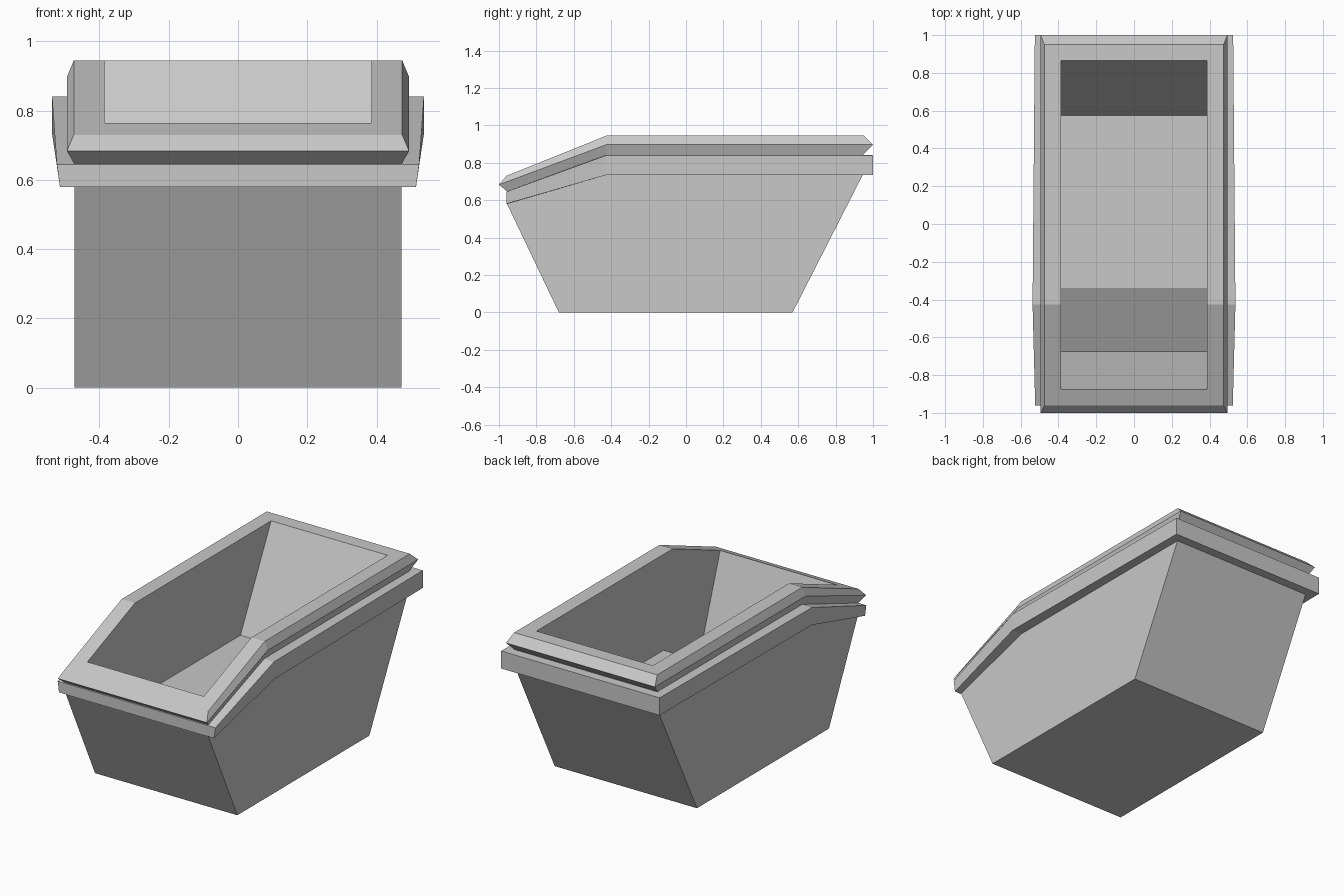
import bpy
import bmesh

default = bpy.data.objects.get("Cube")
if default:
    bpy.data.objects.remove(default, do_unlink=True)

# Single plain grey
grey = bpy.data.materials.new("plain_grey")
grey.use_nodes = True
colour = (0.58, 0.58, 0.58, 1)
grey.diffuse_color = colour
grey.node_tree.nodes["Principled BSDF"].inputs["Base Color"].default_value = colour

KINK = -0.425  # where the rim starts to slope down to the front


def ring(bm, front, kink, back):
    """Six-point loop from (half width, y, z) at the front, kink and back."""
    stations = (front, kink, back)
    right = [bm.verts.new((-x, y, z)) for x, y, z in stations]
    left = [bm.verts.new((x, y, z)) for x, y, z in reversed(stations)]
    return right + left


def cap(bm, loop):
    a, b, c, d, e, f = loop
    bm.faces.new((a, b, e, f))
    bm.faces.new((b, c, d, e))


bm = bmesh.new()
profile = [
    # tub underside and top of the sloping walls
    ((0.472, -0.68, 0), (0.472, KINK, 0), (0.472, 0.57, 0)),
    ((0.472, -0.957, 0.58), (0.472, KINK, 0.735), (0.472, 0.945, 0.735)),
    # outer band, lower and upper edge
    ((0.514, -0.961, 0.58), (0.537, KINK, 0.735), (0.525, 1.0, 0.735)),
    ((0.523, -0.961, 0.645), (0.537, KINK, 0.84), (0.525, 1.0, 0.84)),
    # groove under the lip
    ((0.473, -0.957, 0.647), (0.473, KINK, 0.842), (0.473, 0.947, 0.842)),
    # pointed lip and its top edge
    ((0.494, -1.0, 0.683), (0.494, KINK, 0.897), (0.494, 1.0, 0.897)),
    ((0.474, -0.96, 0.73), (0.474, KINK, 0.945), (0.474, 0.95, 0.945)),
    # inner rim and stepped-down floor
    ((0.386, -0.875, 0.764), (0.386, KINK, 0.945), (0.386, 0.865, 0.945)),
    ((0.386, -0.675, 0.19), (0.386, -0.34, 0.37), (0.386, 0.575, 0.37)),
]
loops = [ring(bm, *stations) for stations in profile]
for low, high in zip(loops, loops[1:]):
    for i in range(len(low)):
        j = (i + 1) % len(low)
        bm.faces.new((low[i], low[j], high[j], high[i]))
cap(bm, loops[0])
cap(bm, loops[-1])
bmesh.ops.recalc_face_normals(bm, faces=bm.faces)

mesh = bpy.data.meshes.new("open_tub")
bm.to_mesh(mesh)
bm.free()
mesh.materials.append(grey)
tub = bpy.data.objects.new("open_tub", mesh)
bpy.context.collection.objects.link(tub)
